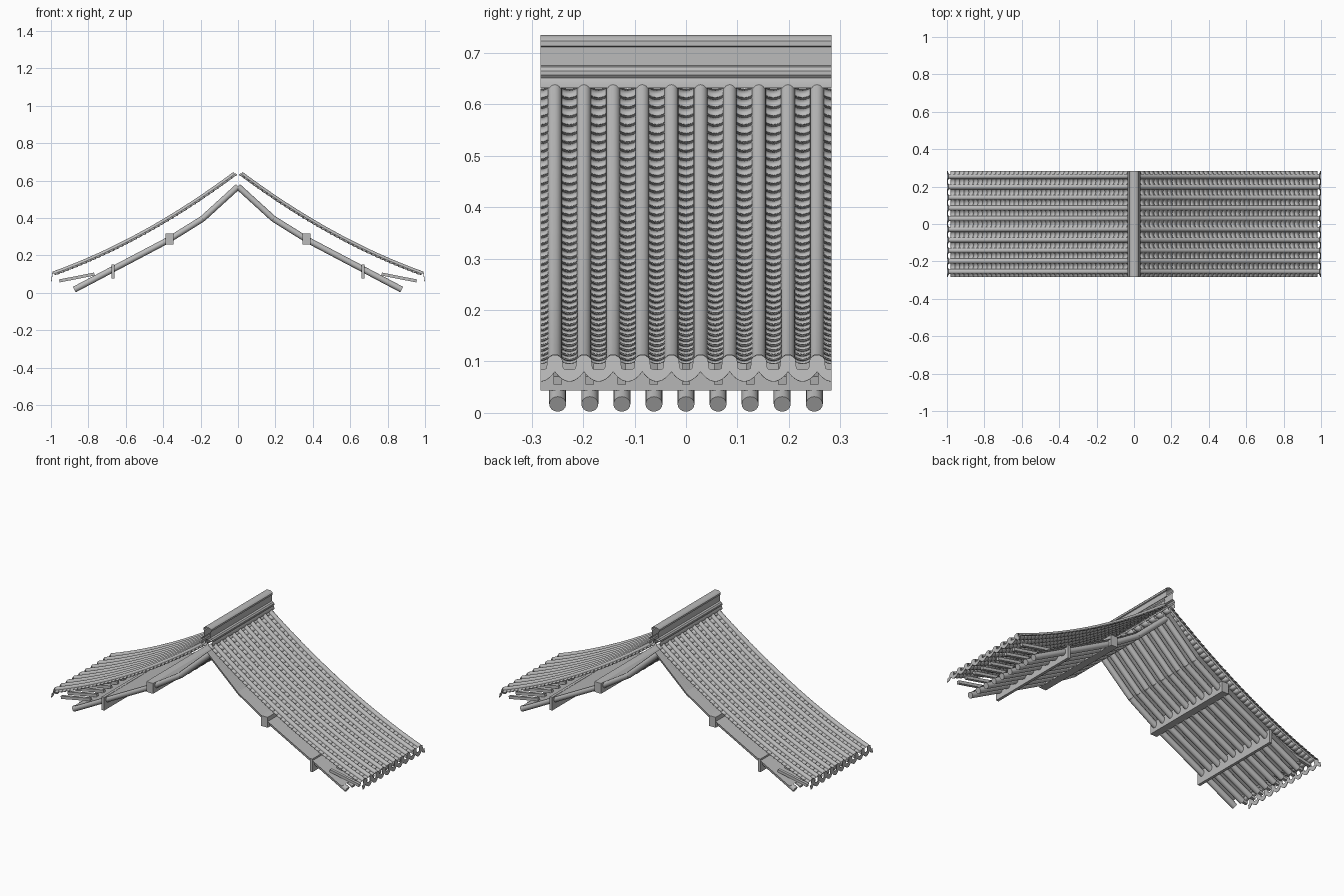
import bpy, bmesh, math
from mathutils import Vector

if "Cube" in bpy.data.objects:
    bpy.data.objects.remove(bpy.data.objects["Cube"])

grey = bpy.data.materials.new("plain_grey")
grey.use_nodes = True
colour = (0.5, 0.5, 0.5, 1)
grey.diffuse_color = colour
grey.node_tree.nodes["Principled BSDF"].inputs["Base Color"].default_value = colour

HALF = 0.2835              # half the roof depth
PITCH = HALF / 5           # one cover tile and one pan
COVERS = [(i - 4.5) * PITCH for i in range(10)]
RAFTERS = [(i - 4) * 0.0624 for i in range(9)]


def roof(x, depth=0.0):
    """Point on the sagging roof curve, sunk below it along its normal."""
    z, slope = 0.664 - 0.754 * x + 0.2 * x * x, -0.754 + 0.4 * x
    n = Vector((-slope, 0, 1)).normalized()
    return Vector((x, 0, z)) - n * depth


def add_grid(bm, rows):
    verts = [[bm.verts.new(p) for p in row] for row in rows]
    for a, b in zip(verts, verts[1:]):
        for i in range(len(a) - 1):
            bm.faces.new((a[i], b[i], b[i + 1], a[i + 1]))


def add_tube(bm, a, b, radius, sides, turn=0.0):
    a, b = Vector(a), Vector(b)
    side = Vector((0, 1, 0))
    up = (b - a).cross(side).normalized()
    rings = []
    for p in (a, b):
        rings.append([bm.verts.new(p + radius * (
            side * math.cos(math.tau * i / sides + turn) +
            up * math.sin(math.tau * i / sides + turn))) for i in range(sides)])
    for i in range(sides):
        j = (i + 1) % sides
        bm.faces.new((rings[0][i], rings[0][j], rings[1][j], rings[1][i]))
    for ring in rings:
        bm.faces.new(ring)


def add_box(bm, centre, size):
    made = bmesh.ops.create_cube(bm, size=1)["verts"]
    bmesh.ops.scale(bm, vec=size, verts=made)
    bmesh.ops.translate(bm, vec=centre, verts=made)


def finish(name, bm, mirror=True, thickness=0.0, smooth=True):
    bmesh.ops.recalc_face_normals(bm, faces=bm.faces)
    mesh = bpy.data.meshes.new(name)
    bm.to_mesh(mesh)
    bm.free()
    mesh.materials.append(grey)
    ob = bpy.data.objects.new(name, mesh)
    bpy.context.collection.objects.link(ob)
    if smooth:
        bpy.ops.object.select_all(action="DESELECT")
        ob.select_set(True)
        bpy.context.view_layer.objects.active = ob
        bpy.ops.object.shade_smooth_by_angle(angle=math.radians(35))
    if thickness:
        mod = ob.modifiers.new("thickness", "SOLIDIFY")
        mod.thickness, mod.offset = thickness, 0
    if mirror:
        ob.modifiers.new("mirror", "MIRROR")
    return ob


# Rounded cover tiles running down each slope
bm = bmesh.new()
R = 0.0135
for y in COVERS:
    rows = []
    for k in range(25):
        x = 0.025 + 0.965 * k / 24
        rows.append([roof(x, R - R * math.cos(t)) + Vector((0, y + R * math.sin(t), 0))
                     for t in [math.pi * (i / 10 - 0.5) for i in range(11)]])
    add_grid(bm, rows)
finish("cover_tiles", bm)

# Overlapping concave pan tiles, with half pans at both ends
bm = bmesh.new()
ROWS = 40
W = PITCH / 2 - 0.007
for c in range(11):
    yc = (c - 5) * PITCH
    first, last = (0 if c == 0 else -1), (0 if c == 10 else 1)
    us = [first + (last - first) * i / 8 for i in range(9)]
    for r in range(ROWS):
        x0 = 0.02 + 0.965 * r / ROWS
        x1 = x0 + 0.965 / ROWS + 0.002
        rows = [[roof(x, d + 0.011 * (1 - u * u)) + Vector((0, yc + W * u, 0)) for u in us]
                for x, d in ((x0, 0.013), (x1, 0.009))]
        add_grid(bm, rows)
finish("pan_tiles", bm, thickness=0.002)

# Scalloped eave end: round cover ends and hanging pan lips
bm = bmesh.new()
rows = [[], [], []]
STEPS = 240
for i in range(STEPS + 1):
    y = -HALF + 2 * HALF * i / STEPS
    u = abs((y + HALF) % PITCH - PITCH / 2)       # distance from a cover centre
    v = (PITCH / 2 - u) / (PITCH / 2)             # distance from a pan centre
    low = 0.061 + 0.019 * v * v
    top = 0.084 + 0.012 * v * v
    if u < 0.0165:
        top = max(top, 0.096 + math.sqrt(0.0165 ** 2 - u * u))
    for row, z in zip(rows, (top, (top + low) / 2, low)):
        row.append((0.998 - 0.14 * (z - 0.061), y, z))
add_grid(bm, rows)
finish("eave_tile_ends", bm, thickness=0.003, smooth=False)

# Ridge cap: an open moulded sheet over the peak
bm = bmesh.new()
half = [(0.034, 0.632), (0.034, 0.642), (0.03, 0.652), (0.034, 0.657), (0.034, 0.665),
        (0.028, 0.673), (0.018, 0.676), (0.018, 0.712), (0.024, 0.714), (0.024, 0.724),
        (0.018, 0.731), (0.008, 0.735)]
section = half + [(-x, z) for x, z in reversed(half)]
add_grid(bm, [[(x, y, z) for x, z in section] for y in (-HALF, HALF)])
finish("ridge_cap", bm, mirror=False)

# Round rafters in three straight lengths
path = [(0, 0.568), (0.19, 0.395), (0.37, 0.283), (0.875, 0.017)]
bm = bmesh.new()
for y in RAFTERS:
    for (xa, za), (xb, zb) in zip(path, path[1:]):
        add_tube(bm, (xa, y, za), (xb, y, zb), 0.0165, 16)
finish("rafters", bm)

# Thin boarding resting on the rafters
bm = bmesh.new()
boards = [(0, 0.59), (0.196, 0.411), (0.378, 0.298), (0.862, 0.044)]
add_grid(bm, [[(x, y, z) for y in (-HALF, HALF)] for x, z in boards])
finish("roof_boarding", bm, smooth=False)

# Short square flying rafters at the eaves
bm = bmesh.new()
for y in RAFTERS:
    add_tube(bm, (0.768, y, 0.1), (0.955, y, 0.063), 0.0115, 4, math.pi / 4)
finish("flying_rafters", bm, smooth=False)

# Purlins and wall plates along the depth
for name, x, z, w, h in (("purlin", 0.367, 0.287, 0.043, 0.06),
                         ("wall_plate", 0.667, 0.114, 0.016, 0.076)):
    bm = bmesh.new()
    add_box(bm, (x, 0, z), (w, 2 * HALF, h))
    finish(name, bm, smooth=False)
